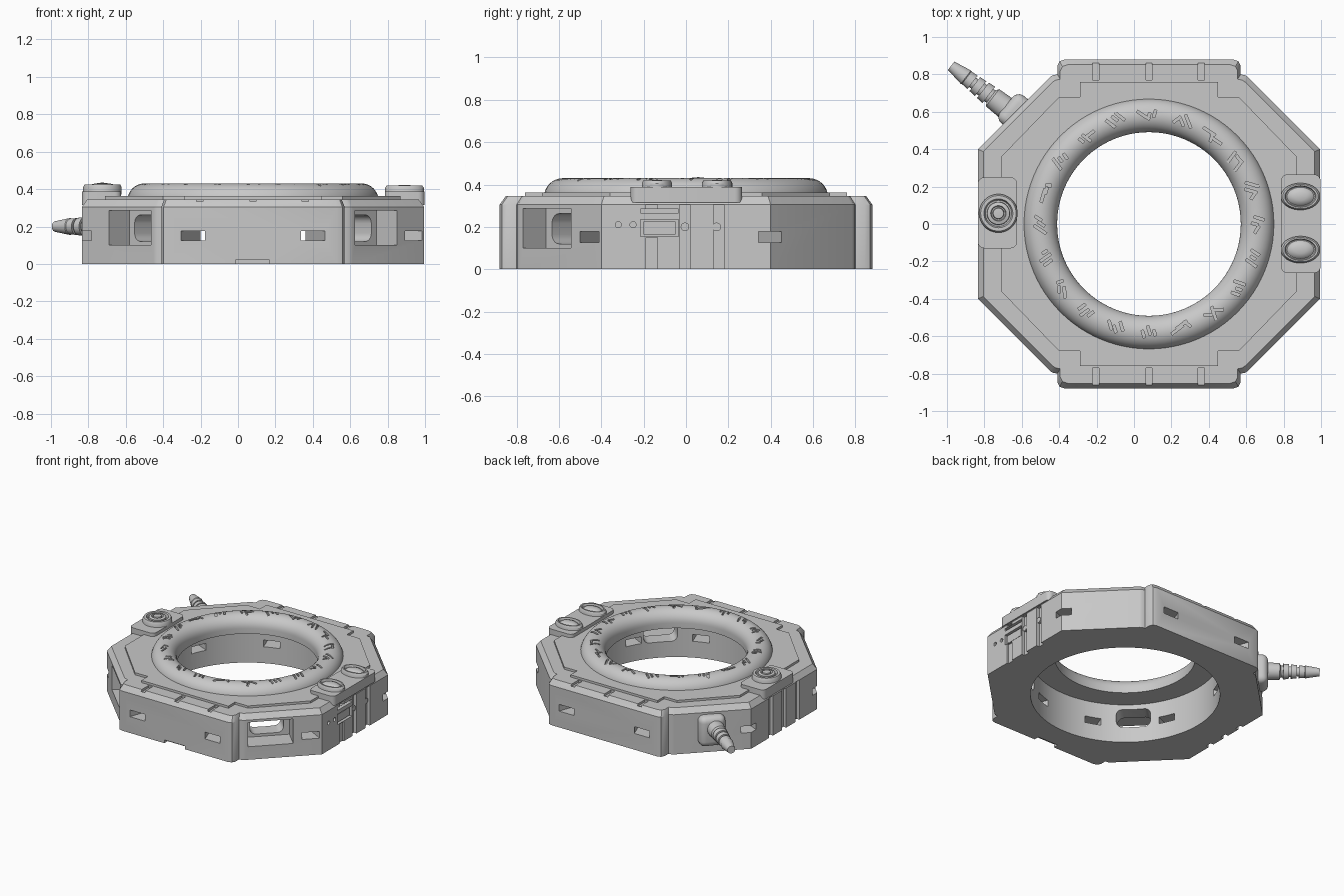
import bpy, bmesh, math, random
from mathutils import Matrix, Vector

random.seed(4)
if "Cube" in bpy.data.objects:
    bpy.data.objects.remove(bpy.data.objects["Cube"])

CX = 0.08  # ring axis
grey = bpy.data.materials.new("light_grey")
grey.use_nodes = True
grey.diffuse_color = (0.58, 0.58, 0.58, 1)
grey.node_tree.nodes["Principled BSDF"].inputs["Base Color"].default_value = (0.58, 0.58, 0.58, 1)


def finish(name, bm):
    bmesh.ops.recalc_face_normals(bm, faces=bm.faces)
    mesh = bpy.data.meshes.new(name)
    bm.to_mesh(mesh)
    bm.free()
    mesh.materials.append(grey)
    obj = bpy.data.objects.new(name, mesh)
    bpy.context.collection.objects.link(obj)
    return obj


def activate(obj):
    bpy.ops.object.select_all(action='DESELECT')
    obj.select_set(True)
    bpy.context.view_layer.objects.active = obj


def smooth(obj):
    activate(obj)
    bpy.ops.object.shade_smooth_by_angle(angle=math.radians(32))
    return obj


def box(name, lo, hi, bevel=0, axis=None):
    """Box between two corners; bevels all edges or those along one axis."""
    bm = bmesh.new()
    bmesh.ops.create_cube(bm, size=1)
    lo, hi = Vector(lo), Vector(hi)
    for v in bm.verts:
        v.co = Vector(lo[i] + (v.co[i] + 0.5) * (hi[i] - lo[i]) for i in range(3))
    if bevel:
        edges = [e for e in bm.edges if axis is None or
                 abs((e.verts[0].co - e.verts[1].co).normalized()[axis]) > 0.9]
        bmesh.ops.bevel(bm, geom=edges, offset=bevel, segments=5, profile=0.5, affect='EDGES')
    return finish(name, bm)


def turn(obj, degrees):
    """Turn a part built around the origin, then move it onto the ring axis."""
    obj.data.transform(Matrix.Translation((CX, 0, 0)) @ Matrix.Rotation(math.radians(degrees), 4, 'Z'))
    return obj


def lathe(name, profile, segments=64, closed=False):
    bm = bmesh.new()
    verts = [bm.verts.new((r, 0, z)) for r, z in profile]
    edges = [bm.edges.new(p) for p in zip(verts, verts[1:])]
    if closed:
        edges.append(bm.edges.new((verts[-1], verts[0])))
    bmesh.ops.spin(bm, geom=verts + edges, cent=(0, 0, 0), axis=(0, 0, 1),
                   angle=math.tau, steps=segments)
    bmesh.ops.remove_doubles(bm, verts=bm.verts, dist=1e-5)
    return finish(name, bm)


def prism(name, loops):
    """Skin stacked loops of (points, scale, z) and cap both ends."""
    bm = bmesh.new()
    rows = [[bm.verts.new((CX + x * s, y * s, z)) for x, y in pts] for pts, s, z in loops]
    n = len(rows[0])
    for a, b in zip(rows, rows[1:]):
        for i in range(n):
            bm.faces.new((a[i], a[(i + 1) % n], b[(i + 1) % n], b[i]))
    bm.faces.new(rows[0])
    bm.faces.new(rows[-1])
    return finish(name, bm)


def four_way(q):
    """Mirror one quadrant of an outline into a whole loop."""
    half = q + [(-x, y) for x, y in reversed(q)]
    return half + [(-x, -y) for x, y in half]


def cut(target, cutter, overlapping=False):
    mod = target.modifiers.new("cut", 'BOOLEAN')
    mod.operation, mod.solver, mod.object = 'DIFFERENCE', 'EXACT', cutter
    mod.use_self = overlapping
    activate(target)
    bpy.ops.object.modifier_apply(modifier=mod.name)
    bpy.data.objects.remove(cutter)


def bore():
    return turn(lathe("bore_cutter", [(0, -0.1), (0.66, -0.1), (0.66, 0.6), (0, 0.6)], 96), 0)


# Octagonal housing with chamfered top rim
outline = four_way([(0.915, 0.40), (0.53, 0.785), (0.515, 0.795), (0.49, 0.80),
                    (0.49, 0.845), (0.478, 0.87), (0.45, 0.88)])
housing = prism("housing", [(outline, 1, 0), (outline, 1, 0.305), (outline, 0.968, 0.345)])
cut(housing, bore())

# Radial slots through the wall
for angle in (70, 110, 250, 290, 24, 156, 204, 332):
    cut(housing, turn(box("slot_cutter", (0.5, -0.06, 0.125), (1.2, 0.06, 0.177)), angle))

# Large windows on the two front diagonals
for angle in (-45, -135):
    cut(housing, turn(box("recess_cutter", (0.775, -0.16, 0.10), (1.1, 0.16, 0.287)), angle))
    cut(housing, turn(box("opening_cutter", (0.5, -0.12, 0.12), (0.8, 0.12, 0.262), 0.045, 0), angle))

# Top notches, front and back, and the lower front notch
for x in (-0.205, 0.08, 0.36):
    for y in (-0.815, 0.815):
        cut(housing, box("notch_cutter", (x - 0.017, y - 0.045, 0.327), (x + 0.017, y + 0.045, 0.4)))
cut(housing, box("foot_notch_cutter", (-0.01, -1, -0.1), (0.165, -0.84, 0.025)))

# Right side: latch pocket, channels and pin holes
for y0, y1, z0, z1, depth in ((-0.215, -0.035, 0.155, 0.235, 0.03), (-0.215, -0.035, 0.265, 0.285, 0.03),
                              (-0.19, -0.135, 0.286, 0.306, 0.02), (-0.19, -0.135, -0.1, 0.15, 0.012),
                              (-0.03, 0.02, -0.1, 0.306, 0.025), (0.13, 0.18, -0.1, 0.306, 0.025)):
    cut(housing, box("side_cutter", (0.995 - depth, y0, z0), (1.1, y1, z1)))
for y in (-0.32, -0.25):
    cut(housing, box("pin_cutter", (0.97, y - 0.014, 0.196), (1.1, y + 0.014, 0.224), 0.013, 0))
box("latch_lever", (0.96, -0.2, 0.165), (0.985, -0.05, 0.225))
for y in (-0.005, 0.145):
    box("channel_stud", (0.96, y - 0.02, 0.18), (0.99, y + 0.02, 0.22), 0.019, 0)

# Left side: vertical channels
for y in (-0.16, 0, 0.16):
    cut(housing, box("side_cutter", (-0.95, y - 0.025, -0.1), (-0.81, y + 0.025, 0.306)))
smooth(housing)

# Stepped deck plate
deck_outline = four_way([(0.79, 0.36), (0.48, 0.68), (0.37, 0.68), (0.37, 0.76)])
deck = prism("deck_plate", [(deck_outline, 1, 0.335), (deck_outline, 1, 0.362)])
cut(deck, bore())
smooth(deck)

# Rounded ring with engraved marks
arc = [math.pi * i / 20 for i in range(21)]
ring = turn(lathe("ring", [(0.67, 0.30)] + [(0.581 + 0.09 * math.cos(t), 0.34 + 0.09 * math.sin(t)) for t in arc]
                  + [(0.491, 0.30)], 96, True), 0)
bm = bmesh.new()
for i in range(20):
    lean = random.choice((-0.6, -0.3, 0.3, 0.6))
    for offset in (-0.03, 0, 0.03):
        length = random.uniform(0.03, 0.08)
        spin = random.choice((lean, lean, lean + 1.3))
        place = (Matrix.Translation((CX, 0, 0)) @ Matrix.Rotation(math.tau * i / 20, 4, 'Z')
                 @ Matrix.Translation((0.58 + random.uniform(-0.015, 0.015), offset, 0.436))
                 @ Matrix.Rotation(spin, 4, 'Z') @ Matrix.Diagonal((length, 0.014, 0.05, 1)))
        bmesh.ops.create_cube(bm, size=1, matrix=place)
cut(ring, finish("mark_cutter", bm), True)
smooth(ring)


# Control pods and buttons
def button(name, x, y, rx, ry, profile):
    obj = lathe(name, profile, 48)
    obj.data.transform(Matrix.Translation((x, y, 0)) @ Matrix.Diagonal((rx, ry, 1, 1)))
    smooth(obj)


smooth(box("right_pod", (0.785, -0.262, 0.315), (0.998, 0.265, 0.388), 0.035, 2))
smooth(box("left_pod", (-0.835, -0.13, 0.315), (-0.625, 0.25, 0.388), 0.035, 2))
oval = [(0, 0.37), (1, 0.37), (1, 0.405), (0.9, 0.42), (0.8, 0.42), (0.74, 0.402),
        (0.68, 0.402), (0.55, 0.414), (0.3, 0.421), (0, 0.423)]
for side, y in (("rear", 0.147), ("front", -0.137)):
    button(side + "_button", 0.89, y, 0.105, 0.072, oval)
dial = [(0, 0.37), (1, 0.37), (1, 0.41), (0.92, 0.425), (0.75, 0.425), (0.68, 0.405), (0.6, 0.405),
        (0.58, 0.425), (0.4, 0.43), (0.36, 0.415), (0.3, 0.415), (0.27, 0.432), (0, 0.435)]
button("dial", -0.725, 0.057, 0.103, 0.103, dial)

# Cable boss on the back left diagonal, with ribbed strain relief
smooth(turn(box("cable_boss", (0.86, -0.095, 0.06), (0.995, 0.095, 0.29), 0.045), 140))
sleeve = [(0, 0), (0.062, 0), (0.058, 0.09)]
for i in range(3):
    d, r = 0.10 + i * 0.055, 0.055 - i * 0.005
    sleeve += [(r - 0.014, d), (r - 0.014, d + 0.015), (r, d + 0.015), (r - 0.003, d + 0.055)]
sleeve += [(0.045, 0.27), (0.028, 0.37), (0, 0.37)]
cable = lathe("cable_sleeve", sleeve, 32)
way = Vector((-0.79, 0.61, 0))
cable.data.transform(Matrix.Translation((-0.685, 0.62, 0.2)) @ way.to_track_quat('Z', 'Y').to_matrix().to_4x4())
smooth(cable)
